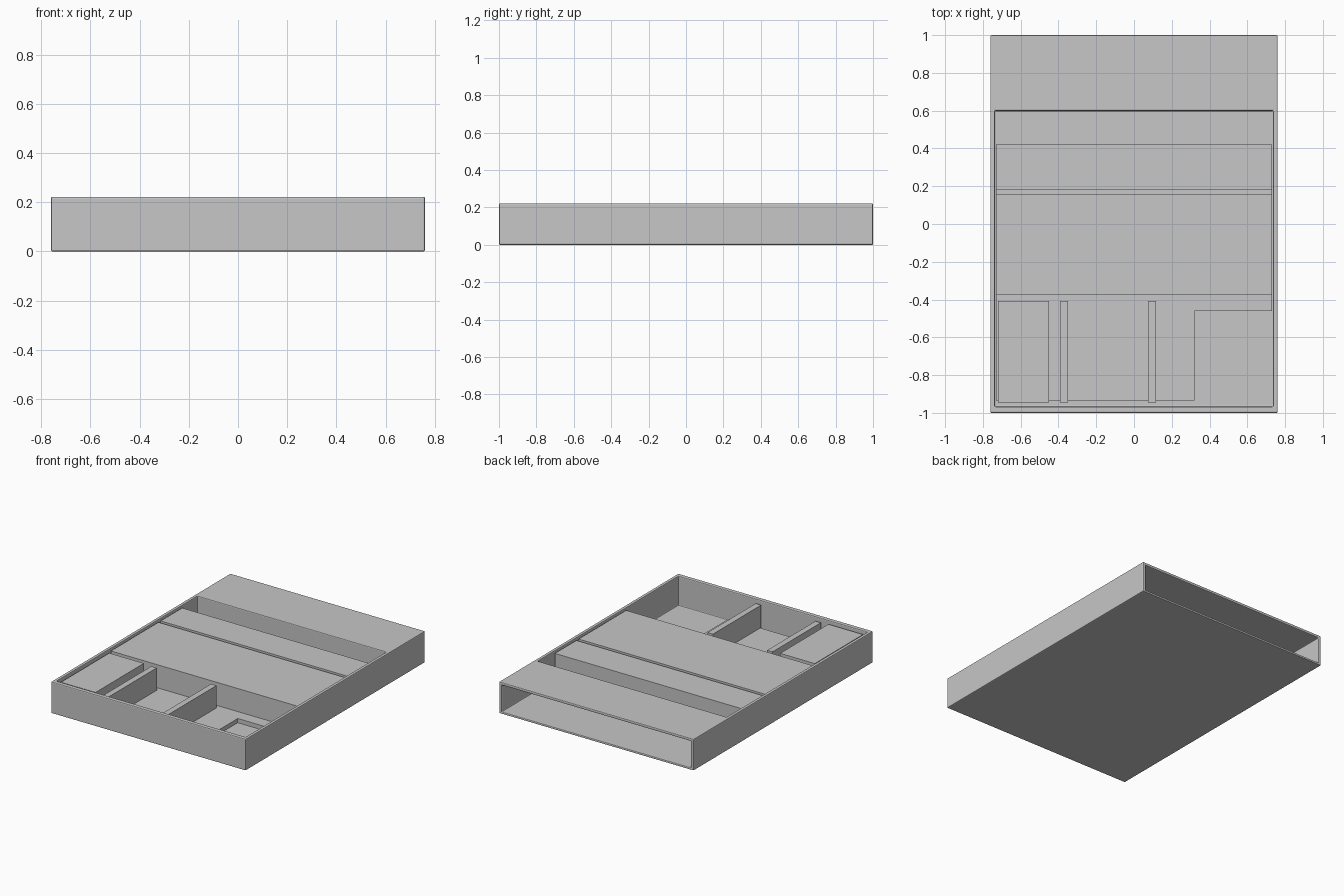
import bpy

if "Cube" in bpy.data.objects:
    bpy.data.objects.remove(bpy.data.objects["Cube"])

grey = bpy.data.materials.new("plain_grey")
grey.diffuse_color = (0.57, 0.57, 0.57, 1.0)
grey.use_nodes = True
grey.node_tree.nodes["Principled BSDF"].inputs["Base Color"].default_value = grey.diffuse_color


def box(name, x, y, z):
    """Axis-aligned box from (min, max) pairs."""
    bpy.ops.mesh.primitive_cube_add(size=1)
    ob = bpy.context.object
    ob.name = name
    ob.location = [(a + b) / 2 for a, b in (x, y, z)]
    ob.scale = [b - a for a, b in (x, y, z)]
    bpy.ops.object.transform_apply(location=True, rotation=False, scale=True)
    ob.data.materials.append(grey)
    return ob


def cut(target, cutter):
    """Subtract the cutter from the target and remove it."""
    mod = target.modifiers.new("cut", "BOOLEAN")
    mod.operation = "DIFFERENCE"
    mod.solver = "EXACT"
    mod.object = cutter
    bpy.ops.object.select_all(action="DESELECT")
    bpy.context.view_layer.objects.active = target
    target.select_set(True)
    bpy.ops.object.modifier_apply(modifier=mod.name)
    bpy.data.objects.remove(cutter, do_unlink=True)


# Outer case: open tray at the front, covered slot open to the back
case = box("case", (-0.76, 0.76), (-1.0, 1.0), (0.0, 0.222))
cut(case, box("tray_cutter", (-0.737, 0.737), (-0.968, 0.6), (0.015, 0.4)))
cut(case, box("slot_cutter", (-0.738, 0.738), (0.62, 1.2), (0.015, 0.202)))
bevel = case.modifiers.new("soft_edges", "BEVEL")
bevel.width = 0.006
bevel.segments = 2
bevel.limit_method = "ANGLE"

# Thin base plate with a notch in the front right corner
base_z = (0.013, 0.045)
base = box("base_plate", (-0.73, 0.73), (-0.935, 0.42), base_z)
cut(base, box("notch_cutter", (0.32, 1.0), (-1.2, -0.46), (-0.1, 0.2)))

# Wide blocks across the tray
box("rear_block", (-0.73, 0.73), (0.18, 0.42), (0.04, 0.208))
box("middle_block", (-0.73, 0.73), (-0.375, 0.155), (0.04, 0.208))

# Small block and the two dividers in front
box("front_left_block", (-0.72, -0.45), (-0.945, -0.407), (0.04, 0.208))
for i, x in enumerate((-0.37, 0.096)):
    box(f"divider_{i + 1}", (x - 0.021, x + 0.021), (-0.945, -0.407), (0.04, 0.203))
